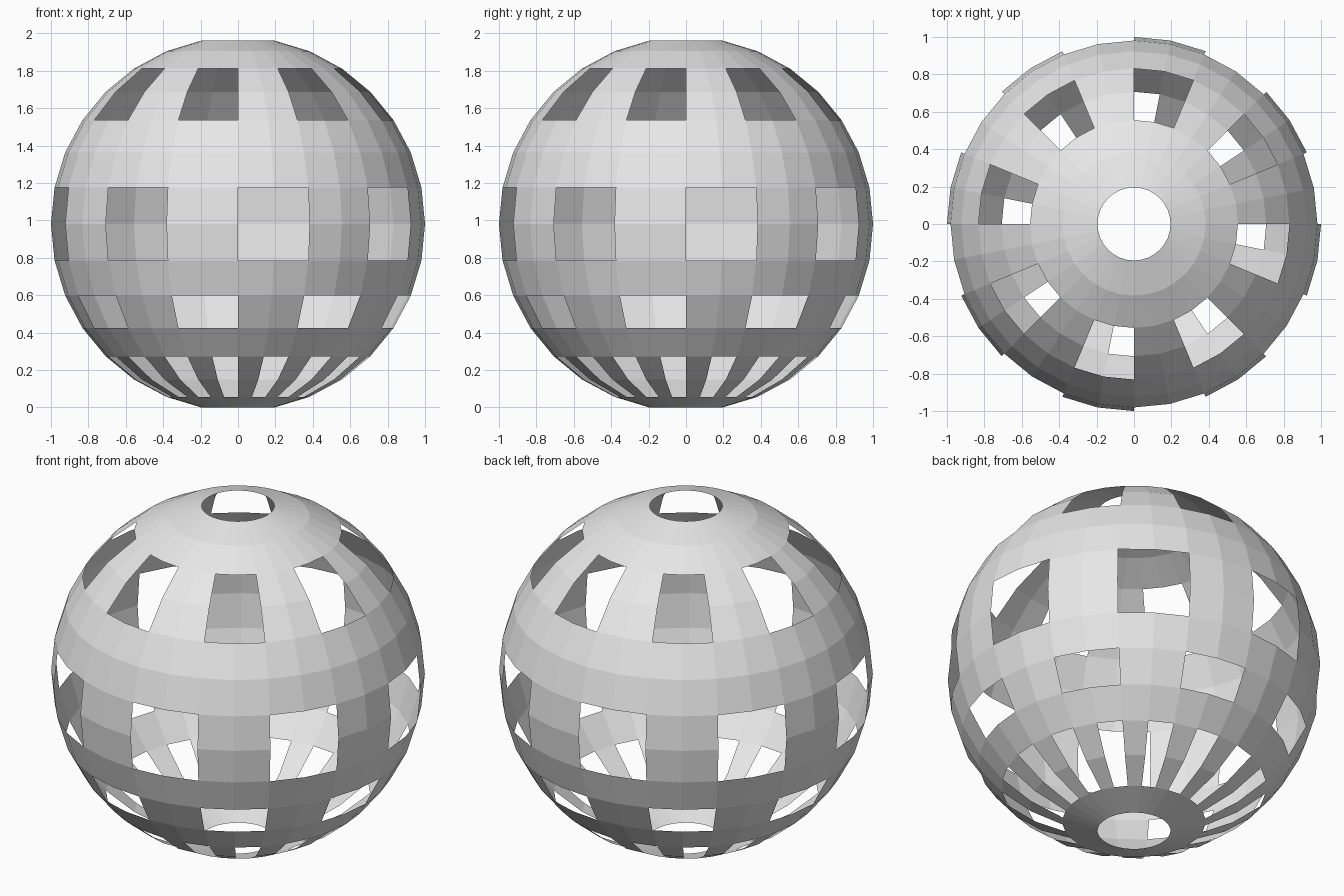
import bpy, bmesh, math

cube = bpy.data.objects.get("Cube")
if cube:
    bpy.data.objects.remove(cube, do_unlink=True)

SEGMENTS, RINGS = 32, 16
STEP = math.pi / RINGS

# One plain grey for the whole shell
grey = bpy.data.materials.new("light_grey")
grey.use_nodes = True
grey.diffuse_color = (0.8, 0.8, 0.8, 1)
grey.node_tree.nodes["Principled BSDF"].inputs["Base Color"].default_value = (0.8, 0.8, 0.8, 1)


def is_opening(ring, seg):
    """Ring counts down from the top, seg counts from the front towards +x."""
    if ring in (0, RINGS - 1):      # round holes at both poles
        return True
    if ring in (3, 4, 10):          # upper windows and lower row
        return seg % 4 >= 2
    if ring in (7, 8):              # equator windows, offset from the others
        return seg % 4 < 2
    if ring in (12, 13):            # narrow slots near the base
        return seg % 2 == 1
    return False


# Faceted globe with its openings cut away
bm = bmesh.new()
bmesh.ops.create_uvsphere(bm, u_segments=SEGMENTS, v_segments=RINGS, radius=1)
openings = []
for face in bm.faces:
    c = face.calc_center_median()
    ring = int(math.acos(c.z / c.length) / STEP)
    seg = int((math.atan2(c.x, -c.y) % math.tau) / math.tau * SEGMENTS)
    if is_opening(ring, seg):
        openings.append(face)
bmesh.ops.delete(bm, geom=openings, context='FACES')

# Rest the rim of the bottom hole on the floor
bmesh.ops.translate(bm, verts=bm.verts, vec=(0, 0, math.cos(STEP)))

mesh = bpy.data.meshes.new("globe_shell")
bm.to_mesh(mesh)
bm.free()
mesh.materials.append(grey)
globe = bpy.data.objects.new("globe_shell", mesh)
bpy.context.collection.objects.link(globe)
